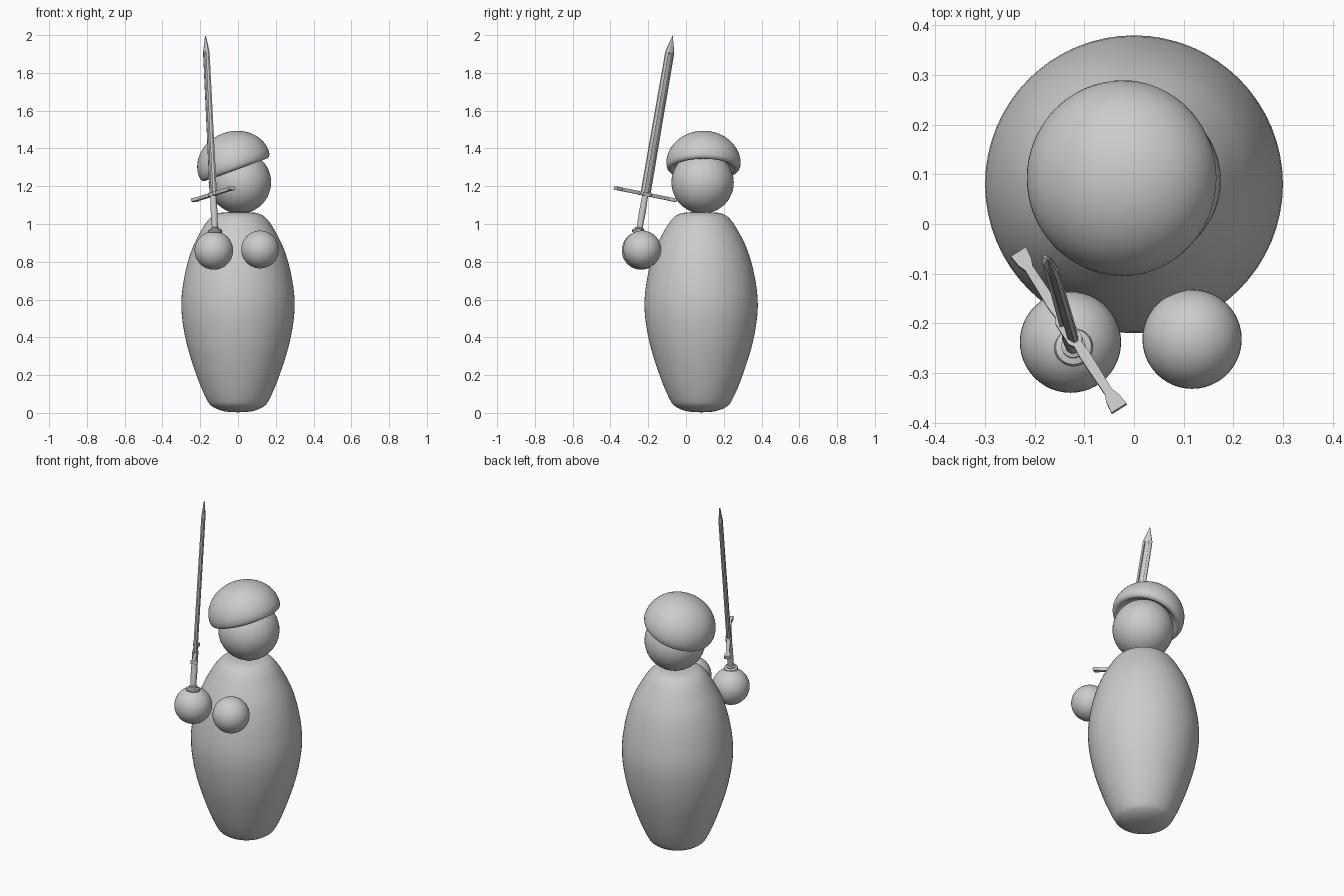
import bpy, bmesh, math
from mathutils import Matrix, Vector

if "Cube" in bpy.data.objects:
    bpy.data.objects.remove(bpy.data.objects["Cube"])


def finish(bm, name, matrix=Matrix(), smooth=None):
    bmesh.ops.recalc_face_normals(bm, faces=bm.faces)
    me = bpy.data.meshes.new(name)
    bm.to_mesh(me)
    bm.free()
    ob = bpy.data.objects.new(name, me)
    bpy.context.collection.objects.link(ob)
    ob.matrix_world = matrix
    if smooth:
        bpy.ops.object.select_all(action='DESELECT')
        ob.select_set(True)
        bpy.context.view_layer.objects.active = ob
        bpy.ops.object.shade_smooth_by_angle(angle=math.radians(smooth))
    return ob


def spline(pts, n=5):
    """Catmull-Rom smoothing of a profile."""
    p = [Vector(q) for q in pts]
    p = [p[0]] + p + [p[-1]]
    out = []
    for a, b, c, d in zip(p, p[1:], p[2:], p[3:]):
        for i in range(n):
            t = i / n
            out.append(0.5 * (2 * b + (c - a) * t + (2 * a - 5 * b + 4 * c - d) * t * t
                              + (3 * b - a - 3 * c + d) * t ** 3))
    return out + [p[-1]]


def lathe(name, profile, matrix, segs=64, smooth=45):
    bm = bmesh.new()
    vs = [bm.verts.new((max(r, 0), 0, z)) for r, z in profile]
    es = [bm.edges.new(e) for e in zip(vs, vs[1:])]
    bmesh.ops.spin(bm, geom=vs + es, axis=(0, 0, 1), cent=(0, 0, 0),
                   angle=math.tau, steps=segs, use_duplicate=False)
    bmesh.ops.remove_doubles(bm, verts=bm.verts, dist=1e-5)
    return finish(bm, name, matrix, smooth)


def ball(name, centre, r):
    bm = bmesh.new()
    bmesh.ops.create_uvsphere(bm, u_segments=48, v_segments=24, radius=r)
    return finish(bm, name, Matrix.Translation(centre), 60)


def loft(name, rings, matrix):
    bm = bmesh.new()
    loops = [[bm.verts.new(c) for c in ring] for ring in rings]
    n = len(loops[0])
    for a, b in zip(loops, loops[1:]):
        for i in range(n):
            j = (i + 1) % n
            bm.faces.new((a[i], a[j], b[j], b[i]))
    bm.faces.new(loops[0])
    bm.faces.new(loops[-1])
    return finish(bm, name, matrix)


# Body
body = [(0, .003), (.07, .008), (.13, .03), (.165, .07), (.22, .2), (.275, .38), (.3, .56),
        (.284, .72), (.246, .86), (.192, .97), (.15, 1.03), (.11, 1.055), (.06, 1.062), (0, 1.063)]
lathe("body", spline(body), Matrix.Translation((0, .08, 0)))

# Head and floating hands
ball("head", (.01, .088, 1.22), .165)
ball("sword_hand", (-.128, -.238, .86), .102)
ball("free_hand", (.117, -.232, .865), .1)

# Tilted cap with a rolled brim
dome = [(.197 * math.cos(a), .17 * math.sin(a)) for a in [math.pi / 2 * i / 16 for i in range(16, -1, -1)]]
brim = spline([(.197, 0), (.192, -.022), (.178, -.034), (.16, -.03), (.14, -.006), (.1, .015), (0, .02)], 4)
lathe("cap", dome + [tuple(p) for p in brim[1:]],
      Matrix.Translation((-.022, .0925, 1.32)) @ Matrix.Rotation(math.radians(-20), 4, 'Y'))

# Sword frame: local x along guard, y across the flat, z along the blade
z = Vector((-.05, .176, 1.025)).normalized()
x = Vector((.2, -.31, .07))
x = (x - x.dot(z) * z).normalized()
y = z.cross(x)
frame = Matrix.Translation((-.122, -.247, .97)) @ Matrix((x, y, z)).transposed().to_4x4()

# Grip with collar, running into the hand
lathe("sword_grip", [(0, -.1), (.025, -.1), (.025, -.02), (.036, -.018), (.039, -.01), (.036, -.002),
                     (.024, .002), (.024, .008), (.016, .012), (.018, .1), (.015, .19), (0, .19)],
      frame, 24, 35)

# Guard with flared ends
guard = [(-.19, .018), (-.165, .015), (-.15, .009), (-.06, .011), (-.035, .009), (-.025, .016),
         (.025, .016), (.035, .009), (.06, .011), (.15, .009), (.165, .015), (.19, .018)]
loft("sword_guard", [[(gx, -w, .182), (gx, w, .182), (gx, w, .2), (gx, -w, .2)] for gx, w in guard], frame)


# Blade with a central groove on each flat
def blade_ring(h, w, t, groove):
    half = [(w, t * .35), (w * .5, t), (w * .42, t * groove), (-w * .42, t * groove),
            (-w * .5, t), (-w, t * .35)]
    return [(a, b, h) for a, b in half] + [(-a, -b, h) for a, b in half]


loft("sword_blade", [blade_ring(.198, .029, .012, .4), blade_ring(.94, .026, .011, .4),
                     blade_ring(.955, .026, .011, 1), blade_ring(1.041, .001, .003, 1)], frame)
